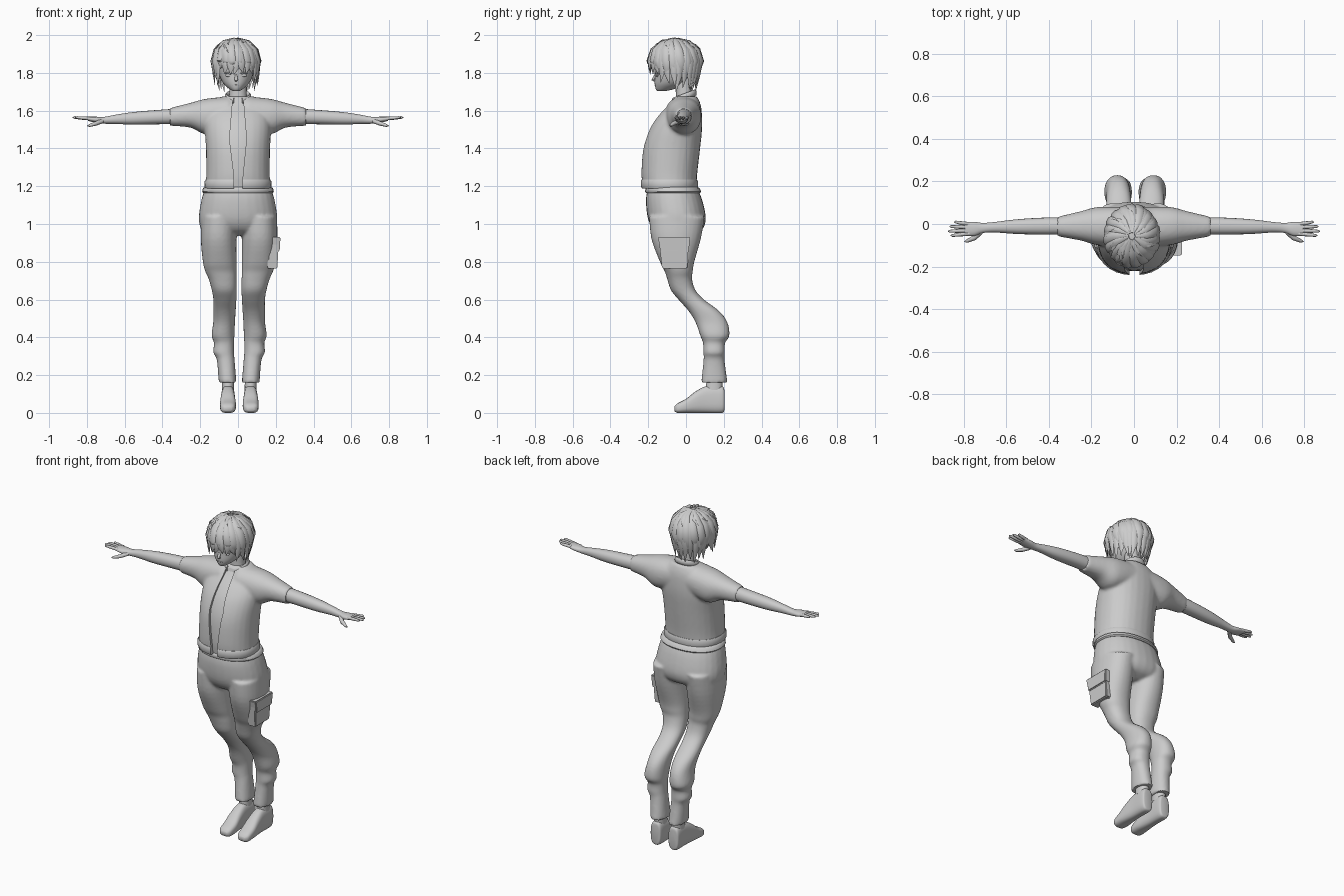
import bpy, bmesh, math, random
from mathutils import Vector

random.seed(4)
if "Cube" in bpy.data.objects:
    bpy.data.objects.remove(bpy.data.objects["Cube"], do_unlink=True)

grey = bpy.data.materials.new("plain grey")
grey.use_nodes = True
tone = (0.6, 0.6, 0.6, 1)
grey.diffuse_color = tone
grey.node_tree.nodes["Principled BSDF"].inputs["Base Color"].default_value = tone


def smooth_rings(rings, steps):
    """Catmull-Rom interpolation between rings."""
    out = []
    for i in range(len(rings) - 1):
        quad = [rings[max(i - 1, 0)], rings[i], rings[i + 1], rings[min(i + 2, len(rings) - 1)]]
        for k in range(steps):
            t = k / steps
            out.append([b + t / 2 * (c - a + t * (2*a - 5*b + 4*c - d + t * (3*(b - c) + d - a)))
                        for a, b, c, d in zip(*quad)])
    return out + [list(rings[-1])]


def skin(bm, loops):
    """Join loops of points into a closed skin."""
    vs = [[bm.verts.new(p) for p in loop] for loop in loops]
    n = len(vs[0])
    for lo, hi in zip(vs, vs[1:]):
        for j in range(n):
            bm.faces.new((lo[j], lo[(j + 1) % n], hi[(j + 1) % n], hi[j]))
    bm.faces.new(vs[0])
    bm.faces.new(vs[-1])


def loft(bm, axis, rings, side=1, n=28, power=2.2, steps=4, shift=0):
    """Rings are (position along axis, low a, high a, low b, high b)."""
    loops = []
    for t, a0, a1, b0, b1 in smooth_rings(rings, steps):
        loop = []
        for j in range(n):
            c, s = math.cos(j * math.tau / n), math.sin(j * math.tau / n)
            a = (a0 + a1) / 2 + (a1 - a0) / 2 * math.copysign(abs(c) ** (2 / power), c)
            b = (b0 + b1) / 2 + (b1 - b0) / 2 * math.copysign(abs(s) ** (2 / power), s)
            x, y, z = {"z": (a, b, t), "x": (t, a, b), "y": (a, t, b)}[axis]
            loop.append((x * side + shift, y, z))
        loops.append(loop)
    skin(bm, loops)


def tube(bm, points, widths, across, flat=1, n=8):
    """Tapered strand along points, flattened away from the across direction."""
    pts, across = [Vector(p) for p in points], Vector(across).normalized()
    loops = []
    for i, p in enumerate(pts):
        along = pts[min(i + 1, len(pts) - 1)] - pts[max(i - 1, 0)]
        up = along.cross(across).normalized()
        loops.append([p + widths[i] * (across * math.cos(k * math.tau / n)
                      + up * flat * math.sin(k * math.tau / n)) for k in range(n)])
    skin(bm, loops)


def finish(name, bm, voxel=0, cutter=None, angle=50):
    bmesh.ops.recalc_face_normals(bm, faces=bm.faces)
    me = bpy.data.meshes.new(name)
    bm.to_mesh(me)
    bm.free()
    ob = bpy.data.objects.new(name, me)
    bpy.context.collection.objects.link(ob)
    if voxel:
        mod = ob.modifiers.new("fuse", "REMESH")
        mod.mode, mod.voxel_size = "VOXEL", voxel
        mod = ob.modifiers.new("soften", "SMOOTH")
        mod.factor, mod.iterations = 0.5, 5
    if cutter:
        mod = ob.modifiers.new("opening", "BOOLEAN")
        mod.object, mod.operation, mod.solver = cutter, "DIFFERENCE", "EXACT"
    if ob.modifiers:
        dg = bpy.context.evaluated_depsgraph_get()
        baked = bpy.data.meshes.new_from_object(ob.evaluated_get(dg))
        ob.modifiers.clear()
        ob.data = baked
    ob.data.materials.clear()
    ob.data.materials.append(grey)
    bpy.ops.object.select_all(action="DESELECT")
    ob.select_set(True)
    bpy.context.view_layer.objects.active = ob
    bpy.ops.object.shade_smooth_by_angle(angle=math.radians(angle))
    return ob


def blob(bm, centre, size):
    made = bmesh.ops.create_uvsphere(bm, u_segments=16, v_segments=10, radius=1)["verts"]
    for v in made:
        v.co = Vector(c + s * q for c, s, q in zip(centre, size, v.co))
    return made


# Jacket with short sleeves and an open front
torso = [(1.195, -.172, .172, -.23, .055), (1.27, -.168, .168, -.237, .06),
         (1.4, -.17, .17, -.228, .075), (1.5, -.175, .175, -.195, .085),
         (1.57, -.17, .17, -.15, .085), (1.63, -.14, .14, -.095, .078), (1.675, -.085, .085, -.06, .06)]
sleeve = [(.05, -.11, .08, 1.5, 1.675), (.17, -.1, .08, 1.475, 1.663),
          (.25, -.078, .06, 1.51, 1.642), (.36, -.058, .034, 1.52, 1.614)]
bm = bmesh.new()
skin(bm, [[(x, y, z) for x, z in ((-.02, 1.1), (.025, 1.1), (.025, 1.25), (.045, 1.45), (.03, 1.63),
           (.03, 1.75), (-.03, 1.75), (-.03, 1.63), (-.045, 1.45), (-.02, 1.25))] for y in (-.4, -.07)])
cutter = finish("opening_cutter", bm)
cutter.hide_render = True
cutter.hide_set(True)
bm = bmesh.new()
loft(bm, "z", torso)
for s in (1, -1):
    loft(bm, "x", sleeve, s)
finish("jacket", bm, .009, cutter, 40)

# Shirt showing through the opening
bm = bmesh.new()
loft(bm, "z", [(z, a + .015, b - .015, c + .015, d - .015) for z, a, b, c, d in torso])
finish("shirt", bm)

# Hem band, in two halves that leave the front open
bm = bmesh.new()
loft(bm, "z", [(1.188, -.174, .174, -.235, .06), (1.2, -.178, .178, -.24, .063),
               (1.225, -.177, .177, -.241, .063), (1.235, -.171, .171, -.236, .059)], steps=1)
finish("jacket_hem", bm, 0, cutter, 40)

# Collar around the neck
bm = bmesh.new()
ring = [(.062 * math.sin(a), -.012 - .06 * math.cos(a), 1.672 - .022 * math.cos(a))
        for a in (.35 + i * (math.tau - .7) / 24 for i in range(25))]
tube(bm, ring, [.018] * 25, (0, 0, 1), .5)
finish("collar", bm)

# Trousers: hips and legs fused together
hips = [(1.2, -.172, .172, -.2, .055), (1.13, -.193, .193, -.212, .085), (1.03, -.208, .208, -.202, .105),
        (.97, -.19, .19, -.17, .085), (.94, -.12, .12, -.12, .03)]
leg = [(1.04, .012, .2, -.195, .1), (.92, .014, .203, -.183, .078), (.8, .014, .192, -.138, .044),
       (.75, .014, .18, -.113, .036), (.71, .013, .162, -.1, .032), (.65, .012, .145, -.08, .05),
       (.6, .014, .137, -.04, .095), (.54, .018, .137, .013, .175), (.48, .022, .137, .05, .219),
       (.41, .025, .146, .075, .23), (.37, .027, .133, .09, .207), (.32, .027, .137, .092, .206),
       (.28, .024, .118, .093, .204), (.16, .014, .108, .08, .22)]
bm = bmesh.new()
loft(bm, "z", hips)
for s in (1, -1):
    loft(bm, "z", leg, s, shift=.006)
finish("trousers", bm, .008)

# Belt
bm = bmesh.new()
loft(bm, "z", [(1.165, -.184, .184, -.212, .076), (1.172, -.19, .19, -.217, .08),
               (1.19, -.185, .185, -.214, .072), (1.196, -.175, .175, -.206, .062)], steps=1)
finish("belt", bm)

# Cargo pocket and flap on the left thigh
bm = bmesh.new()
for z0, z1, grow in ((.765, .9, 0), (.855, .932, .007)):
    loops = []
    for x in (.16, .213 + grow):
        loops.append([(x + .06 * (z - .85), y, z) for y, z in
                      ((-.127 - grow, z0), (.008 + grow, z0), (.014 + grow, z1), (-.142 - grow, z1))])
    skin(bm, loops)
bmesh.ops.bevel(bm, geom=bm.edges[:], offset=.005, segments=2, affect="EDGES")
finish("thigh_pocket", bm, angle=35)

# Ankles and shoes
shoe = [(.203, .035, .085, .015, .12), (.19, .025, .095, 0, .142), (.11, .024, .096, 0, .142),
        (.05, .021, .1, 0, .113), (0, .018, .102, 0, .074), (-.045, .024, .098, 0, .05), (-.062, .04, .08, .01, .033)]
for s, word in ((1, "left"), (-1, "right")):
    bm = bmesh.new()
    loft(bm, "y", shoe, s, power=2.8, shift=.007)
    finish(word + "_shoe", bm)
    bm = bmesh.new()
    loft(bm, "z", [(.12, .028, .092, .105, .193), (.2, .03, .09, .11, .193)], s, shift=.007)
    finish(word + "_ankle", bm)

    # Arm and palm, then fingers
    bm = bmesh.new()
    loft(bm, "x", [(.3, -.05, .03, 1.53, 1.612), (.42, -.05, .03, 1.528, 1.604), (.55, -.047, .022, 1.526, 1.593),
                   (.65, -.04, .01, 1.53, 1.578), (.71, -.042, .005, 1.531, 1.567),
                   (.75, -.056, .01, 1.536, 1.568), (.795, -.056, .008, 1.546, 1.568)], s, n=20)
    for y, tip, spread in ((-.046, .862, -.008), (-.031, .875, -.003), (-.015, .868, .003), (0, .846, .009)):
        tube(bm, [(s * x, y + spread * t, 1.558 + .006 * t) for x, t in
                  ((.775, 0), ((.78 + tip) / 2, .5), (tip - .008, 1), (tip, 1))],
             (.009, .009, .0065, .002), (0, 1, 0))
    tube(bm, [(s * .72, -.035, 1.545), (s * .75, -.065, 1.533), (s * .785, -.08, 1.522), (s * .798, -.083, 1.52)],
         (.013, .012, .008, .002), (0, 0, 1))
    finish(word + "_arm", bm)

# Neck and head
HX = -.01
bm = bmesh.new()
loft(bm, "z", [(1.62, -.06, .06, -.06, .05), (1.67, -.047, .047, -.052, .034), (1.78, -.045, .045, -.055, .03)])
finish("neck", bm)
bm = bmesh.new()
loft(bm, "z", [(1.703, -.015, .015, -.15, -.115), (1.715, -.036, .036, -.16, -.06), (1.745, -.068, .068, -.166, .0),
               (1.79, -.09, .09, -.166, .04), (1.85, -.1, .1, -.168, .06), (1.92, -.09, .09, -.15, .055),
               (1.965, -.04, .04, -.09, .0)], shift=HX, power=2)
tube(bm, [(HX, -.16, 1.795), (HX, -.168, 1.775), (HX, -.175, 1.764), (HX, -.16, 1.757)],
     (.004, .008, .009, .006), (1, 0, 0))
finish("head", bm)
bm = bmesh.new()
for s in (1, -1):
    blob(bm, (HX + s * .038, -.152, 1.787), (.02, .007, .008))
    tube(bm, [(HX + s * x, y, z) for x, y, z in ((.016, -.166, 1.795), (.04, -.16, 1.801), (.062, -.142, 1.795))],
         (.002, .004, .002), (0, 0, 1))
tube(bm, [(HX + x, -.164, 1.735) for x in (-.018, 0, .018)], (.001, .003, .001), (0, 0, 1))
finish("eyes_and_mouth", bm)

# Hair: a cap, two layers of locks and loose tufts
bm = bmesh.new()
cap = blob(bm, (HX, -.057, 1.862), (.116, .13, .116))
bmesh.ops.delete(bm, geom=[v for v in cap if v.co.z < 1.76 or (v.co.y < -.1 and v.co.z < 1.84)], context="VERTS")
finish("hair_cap", bm)


def hair_point(a, tilt, grow=1.0):
    return Vector((HX + .121 * grow * math.sin(a) * math.sin(tilt),
                   -.057 - .138 * grow * math.cos(a) * math.sin(tilt), 1.86 + .12 * grow * math.cos(tilt)))


bm = bmesh.new()
for layer, count in ((0, 26), (1, 19)):
    for i in range(count):
        a = (i + .5 * layer + random.uniform(-.2, .2)) * math.tau / count
        front = math.cos(a)
        end, pull = (1.8, .97) if front > .72 else (1.735, .93) if front > -.1 else (1.705, .78)
        end += random.uniform(-.012, .02) + .05 * layer
        grow = 1 + .035 * layer + random.uniform(-.015, .015)
        path = [hair_point(a + twist, tilt, grow) for twist, tilt in ((-.25, .12), (-.15, .55), (-.05, 1.05), (0, 1.55))]
        tip = hair_point(a + random.uniform(-.12, .18), 1.57, pull * grow)
        middle = hair_point(a + .03, 1.57, (1 + pull) / 2 * grow)
        middle.z, tip.z = (1.86 + end) / 2, end
        tube(bm, path + [middle, tip], (.004, .017, .024, .024, .017, .001),
             (math.cos(a), math.sin(a), 0), .4, 6)
for i in range(12):
    a, t = random.uniform(0, math.tau), random.uniform(.2, .8)
    tube(bm, [hair_point(a, t), hair_point(a + .15, t + .3, 1.08), hair_point(a + .35, t + .55, 1.13)],
         (.012, .008, .001), (math.cos(a), math.sin(a), 0), .4, 6)
finish("hair_locks", bm)
